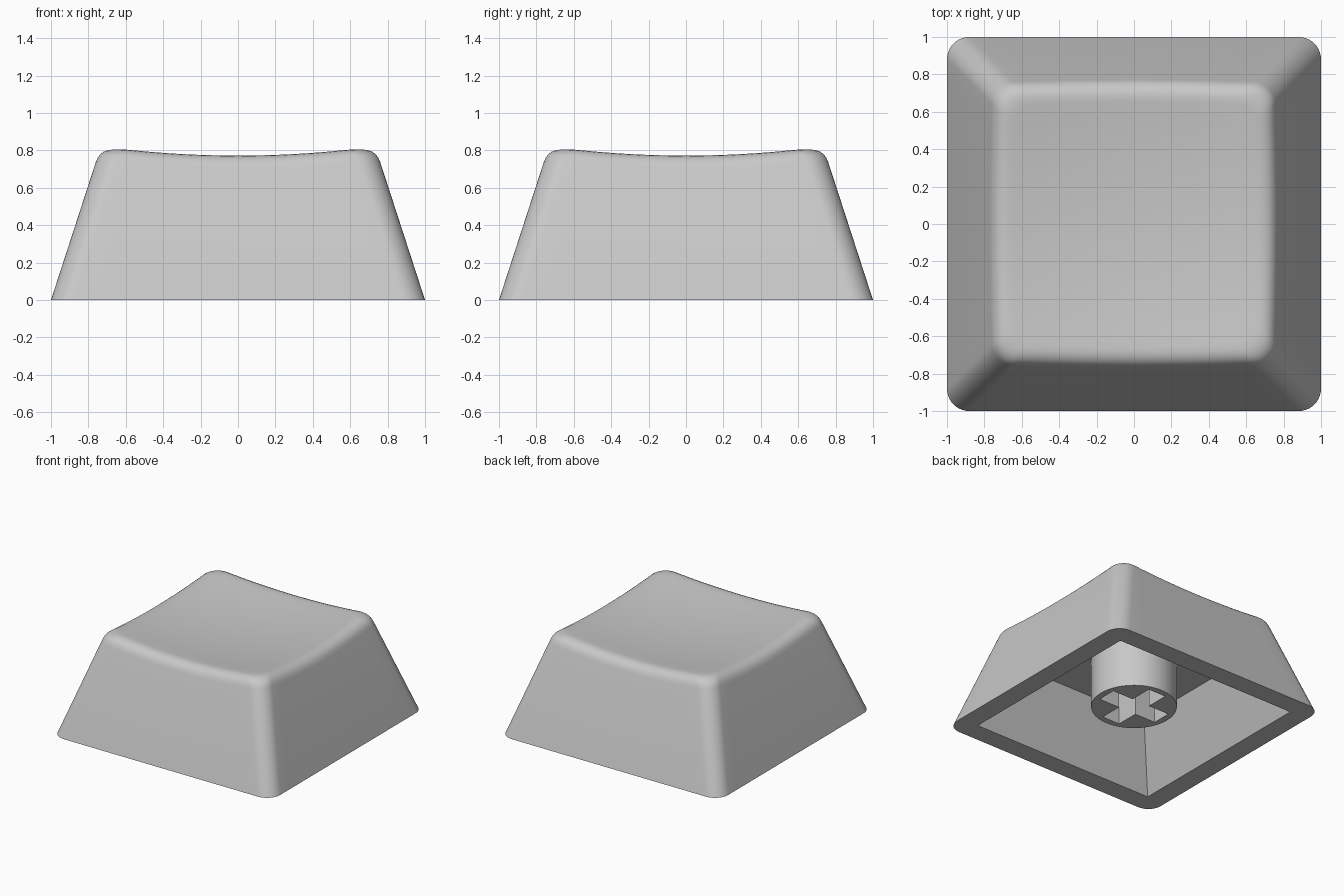
import bpy, bmesh, math
from mathutils import Vector

if "Cube" in bpy.data.objects:
    bpy.data.objects.remove(bpy.data.objects["Cube"])

CORNER = 0.12      # corner radius in plan
TAPER = 0.325      # how far the walls lean in per unit of height
ARC, EDGE = 10, 16  # segments per corner and per straight side

grey = bpy.data.materials.new("grey plastic")
grey.diffuse_color = (0.58, 0.58, 0.58, 1)
grey.use_nodes = True
grey.node_tree.nodes["Principled BSDF"].inputs["Base Color"].default_value = grey.diffuse_color


def ring(half, r, z):
    """Rounded square, always with the same number of points."""
    pts = []
    for q in range(4):
        a0 = q * math.pi / 2
        c = Vector((half - r, half - r, 0))
        for i in range(ARC + 1):
            a = math.pi / 2 * i / ARC
            p = c + Vector((math.cos(a), math.sin(a), 0)) * r
            pts.append((p, a0))
        for i in range(1, EDGE):
            t = i / EDGE
            pts.append((Vector(((half - r) * (1 - 2 * t), half, 0)), a0))
    return [Vector((p.x * math.cos(a) - p.y * math.sin(a),
                    p.x * math.sin(a) + p.y * math.cos(a), z)) for p, a in pts]


def dish(p):
    """Height of the hollowed top surface."""
    return 0.73 + 0.095 * (p.x ** 2 + p.y ** 2)


def wall(z):
    return ring(1 - TAPER * z, CORNER, z)


def on_wall(i, z):
    """Point i of the outer wall at height z."""
    a, b = base[i], upper[i]
    return a.lerp(b, z)


base, upper = wall(0), wall(1)
n = len(base)

# Rim where the wall meets the dish, then a rounded lip
rim = []
for i in range(n):
    z = 0.78
    for _ in range(8):
        z = dish(on_wall(i, z))
    rim.append(on_wall(i, z))
low = [on_wall(i, p.z - 0.08) for i, p in enumerate(rim)]
inner = []
for p in rim:
    q = Vector((p.x, p.y, 0)) * (1 - 0.09 / max(abs(p.x), abs(p.y)))
    q.z = dish(q)
    inner.append(q)

# Profile loops from the cavity ceiling, under the skirt and up to the dish
loops = [ring(0.615, 0, 0.5), ring(0.835, 0, 0), base]
for s in range(7):
    t = s / 6
    loops.append([a * (1 - t) ** 2 + b * 2 * t * (1 - t) + c * t ** 2
                  for a, b, c in zip(low, rim, inner)])
for s in range(7, 0, -1):
    row = [Vector((p.x, p.y, 0)) * s / 8 for p in inner]
    for p in row:
        p.z = dish(p)
    loops.append(row)

bm = bmesh.new()
rows = [[bm.verts.new(p) for p in loop] for loop in loops]
for a, b in zip(rows, rows[1:]):
    for i in range(n):
        j = (i + 1) % n
        bm.faces.new((a[i], a[j], b[j], b[i]))
bm.faces.new(rows[0])
centre = bm.verts.new((0, 0, dish(Vector())))
for i in range(n):
    bm.faces.new((rows[-1][i], rows[-1][(i + 1) % n], centre))
bmesh.ops.remove_doubles(bm, verts=bm.verts, dist=1e-5)
bmesh.ops.recalc_face_normals(bm, faces=bm.faces)
mesh = bpy.data.meshes.new("cap_shell")
bm.to_mesh(mesh)
bm.free()
cap = bpy.data.objects.new("cap_shell", mesh)
bpy.context.collection.objects.link(cap)

# Stem: round post with a cross-shaped socket
curve = bpy.data.curves.new("stem", 'CURVE')
curve.dimensions = '2D'
curve.fill_mode = 'BOTH'
curve.extrude = 0.2
L, W = 0.27, 0.08
quarter = [(L, -W), (L, W), (W, W)]
cross = []
for q in range(4):
    c, s = round(math.cos(q * math.pi / 2)), round(math.sin(q * math.pi / 2))
    cross += [(x * c - y * s, x * s + y * c) for x, y in quarter]
circle = [(0.323 * math.cos(math.tau * i / 64), 0.323 * math.sin(math.tau * i / 64))
          for i in range(64)]
for outline in (circle, cross):
    sp = curve.splines.new('POLY')
    sp.points.add(len(outline) - 1)
    for p, (x, y) in zip(sp.points, outline):
        p.co = (x, y, 0, 1)
    sp.use_cyclic_u = True
stem = bpy.data.objects.new("stem", curve)
stem.location.z = 0.305
bpy.context.collection.objects.link(stem)
bpy.context.view_layer.objects.active = stem
stem.select_set(True)
bpy.ops.object.convert(target='MESH')
stem = bpy.context.view_layer.objects.active

# Colour and shading
for ob in (cap, stem):
    ob.data.materials.clear()
    ob.data.materials.append(grey)
    ob.select_set(True)
bpy.ops.object.shade_smooth_by_angle(angle=math.radians(30))
